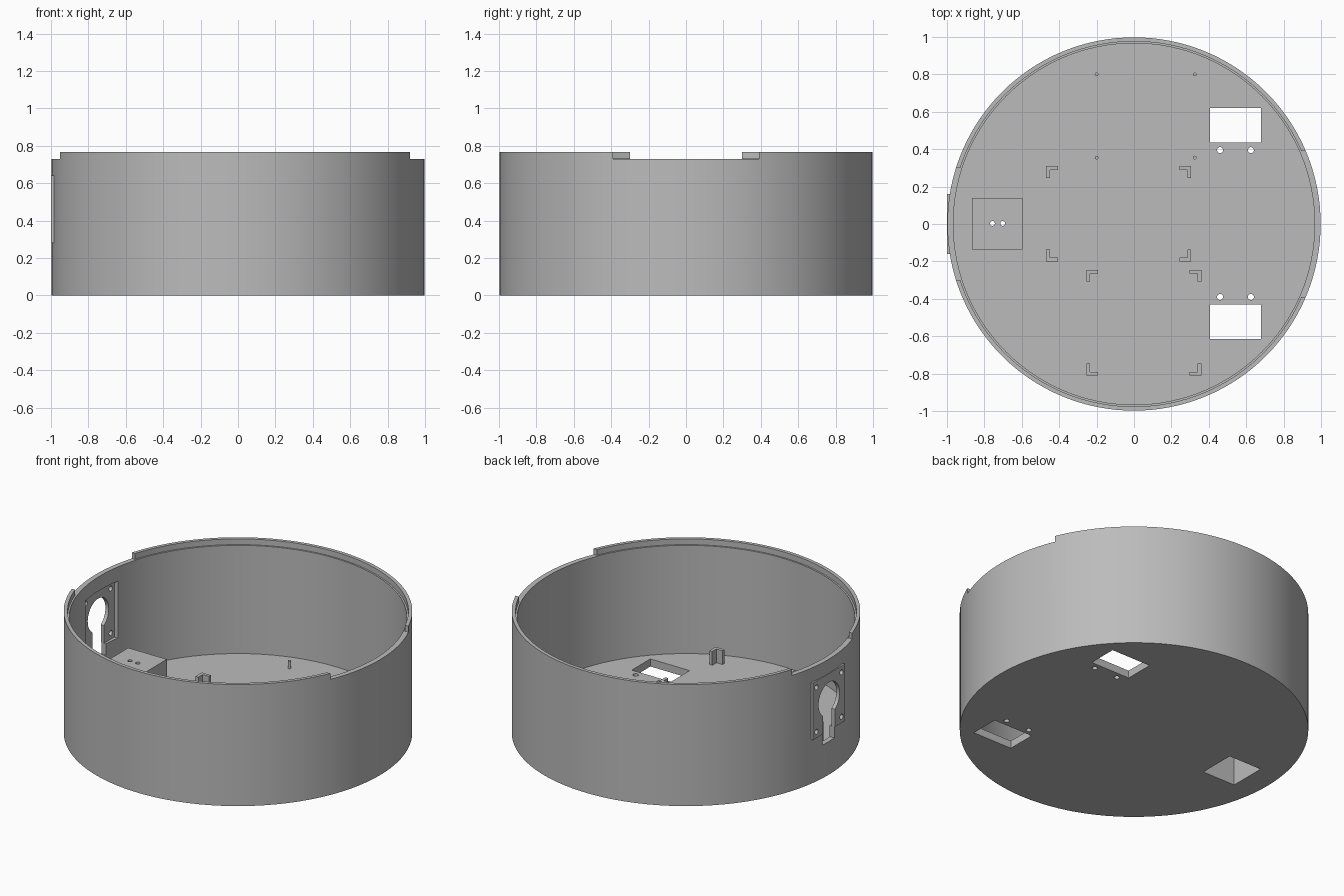
import bpy, bmesh, math
from mathutils import Matrix, Vector

if "Cube" in bpy.data.objects:
    bpy.data.objects.remove(bpy.data.objects["Cube"], do_unlink=True)

GREY = (0.5, 0.5, 0.5, 1)
grey = bpy.data.materials.new("plain grey")
grey.use_nodes = True
grey.diffuse_color = GREY
grey.node_tree.nodes["Principled BSDF"].inputs["Base Color"].default_value = GREY

FLOOR, RIM, LEDGE = 0.048, 0.768, 0.73


def finish(bm, name):
    bmesh.ops.recalc_face_normals(bm, faces=bm.faces)
    mesh = bpy.data.meshes.new(name)
    bm.to_mesh(mesh)
    bm.free()
    mesh.materials.append(grey)
    ob = bpy.data.objects.new(name, mesh)
    bpy.context.scene.collection.objects.link(ob)
    return ob


def box(name, x, y, z):
    """Box from (low, high) pairs on each axis."""
    bm = bmesh.new()
    bmesh.ops.create_cube(bm, size=1)
    for v in bm.verts:
        v.co = Vector([(a + b) / 2 + c * (b - a) for (a, b), c in zip((x, y, z), v.co)])
    return finish(bm, name)


def cylinder(name, centre, radius, length, axis="Z", sides=24):
    bm = bmesh.new()
    turn = Matrix.Rotation(math.pi / 2, 4, "Y") if axis == "X" else Matrix()
    bmesh.ops.create_cone(bm, cap_ends=True, segments=sides, radius1=radius,
                          radius2=radius, depth=length,
                          matrix=Matrix.Translation(centre) @ turn)
    return finish(bm, name)


def combine(target, tool, operation="DIFFERENCE"):
    """Apply a boolean and discard the tool."""
    mod = target.modifiers.new("boolean", "BOOLEAN")
    mod.operation, mod.object, mod.solver = operation, tool, "EXACT"
    bpy.context.view_layer.objects.active = target
    bpy.ops.object.modifier_apply(modifier=mod.name)
    bpy.data.objects.remove(tool, do_unlink=True)


# Round tub with a stepped rim
tub = cylinder("tub", (0, 0, RIM / 2), 0.998, RIM, sides=128)
combine(tub, cylinder("hollow", (0, 0, FLOOR + 0.5), 0.966, 1, sides=128))
combine(tub, cylinder("rim_step", (0, 0, LEDGE + 0.502), 0.976, 1, sides=128))

# Gaps in the rim lip
combine(tub, box("left_gap", (0.8, 1.1), (-0.39, 0.39), (LEDGE, 1)))
combine(tub, box("right_gap", (-1.1, -0.8), (-0.3, 0.3), (LEDGE, 1)))

# Flat mounting plate in the side wall, recessed on the inside
combine(tub, box("plate", (-1, -0.96), (-0.16, 0.16), (0.28, 0.64)), "UNION")
combine(tub, box("plate_recess", (-0.977, -0.9), (-0.16, 0.16), (0.28, 0.64)))

# Keyhole opening and four screw holes through the plate
combine(tub, cylinder("keyhole_round", (-0.98, 0, 0.48), 0.105, 0.2, "X", 48))
combine(tub, box("keyhole_slot", (-1.08, -0.9), (-0.058, 0.058), (0.21, 0.48)))
for y in (-0.125, 0.125):
    for z in (0.32, 0.6):
        combine(tub, cylinder("plate_hole", (-0.98, y, z), 0.016, 0.2, "X"))

# Raised hollow housing on the floor, open underneath
combine(tub, box("housing", (-0.865, -0.595), (-0.135, 0.14), (0.02, 0.25)), "UNION")
combine(tub, box("housing_pocket", (-0.845, -0.615), (-0.115, 0.12), (-0.1, 0.225)))
for x in (-0.757, -0.702):
    combine(tub, cylinder("housing_hole", (x, 0.003, 0.24), 0.013, 0.1))

# Rectangular floor windows, each with two screw holes
for y0, y1, hole_y in ((0.435, 0.62, 0.395), (-0.615, -0.43, -0.39)):
    combine(tub, box("window", (0.405, 0.68), (y0, y1), (-0.1, 0.2)))
    for x in (0.46, 0.625):
        combine(tub, cylinder("window_hole", (x, hole_y, 0), 0.016, 0.3))

tub.select_set(True)
bpy.context.view_layer.objects.active = tub
bpy.ops.object.shade_smooth_by_angle(angle=math.radians(25))
tub.select_set(False)

# Thin locating pegs
for x in (-0.2, 0.325):
    for y in (0.355, 0.8):
        cylinder("locating_peg", (x, y, 0.065), 0.01, 0.06, sides=16)


def corner_bracket(x, y, sx, sy, arm=0.063, thick=0.02, top=0.135):
    """L-shaped post whose outer corner is (x, y), arms running along sx and sy."""
    outline = [(0, 0), (arm, 0), (arm, thick), (thick, thick), (thick, arm), (0, arm)]
    bm = bmesh.new()
    face = bm.faces.new([bm.verts.new((x + sx * u, y + sy * v, 0.03)) for u, v in outline])
    extruded = bmesh.ops.extrude_face_region(bm, geom=[face])["geom"]
    for v in extruded:
        if isinstance(v, bmesh.types.BMVert):
            v.co.z = top
    # close the underside if the extrusion removed it
    bmesh.ops.holes_fill(bm, edges=bm.edges, sides=0)
    finish(bm, "corner_bracket")


# Two sets of four brackets that hold rectangular boards
for x0, x1, y0, y1 in ((-0.47, 0.305, -0.2, 0.31), (-0.255, 0.36, -0.81, -0.245)):
    for x, sx in ((x0, 1), (x1, -1)):
        for y, sy in ((y0, 1), (y1, -1)):
            corner_bracket(x, y, sx, sy)
